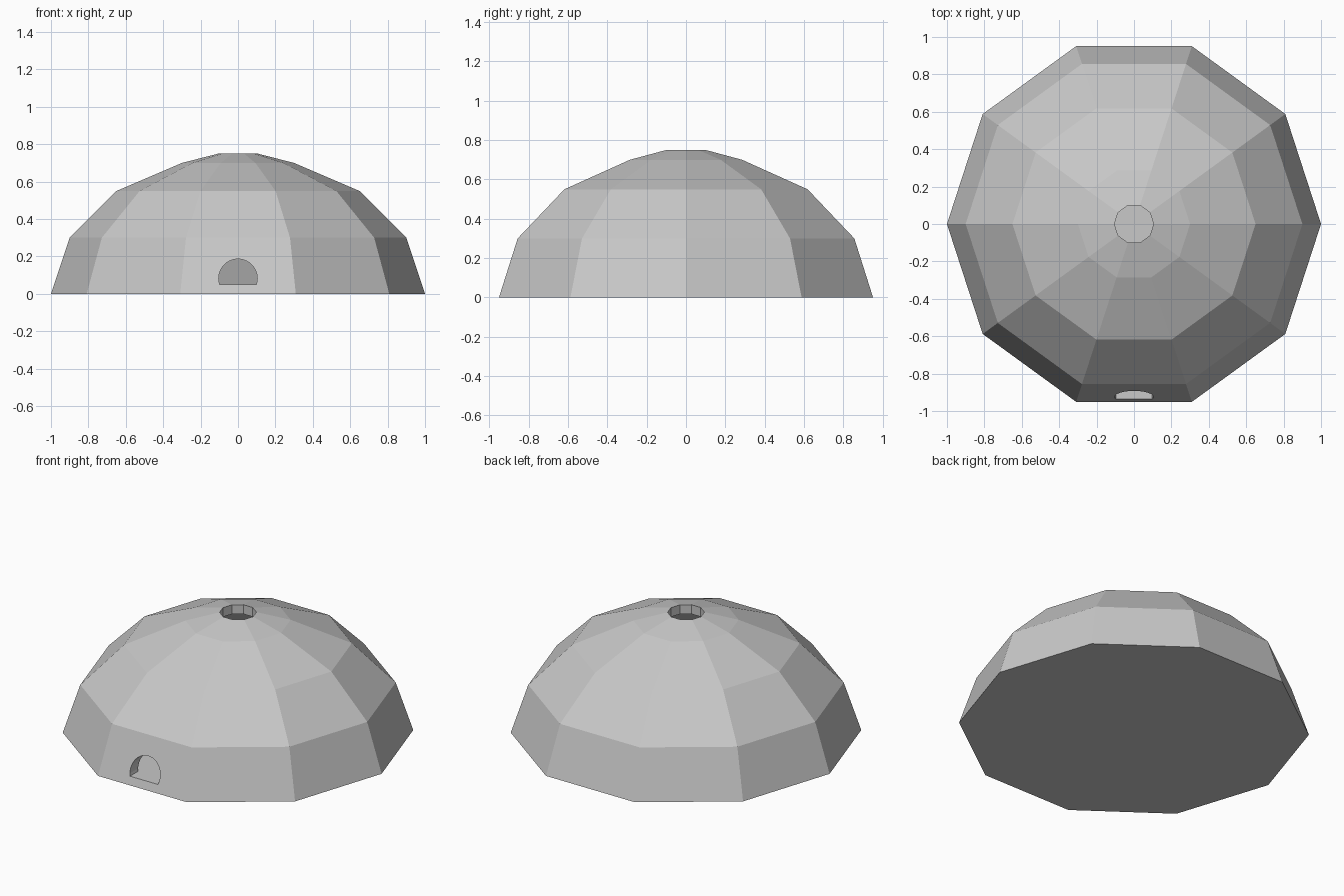
import bpy, bmesh, math

if "Cube" in bpy.data.objects:
    bpy.data.objects.remove(bpy.data.objects["Cube"])

SIDES = 10


def make_object(name, bm):
    bmesh.ops.recalc_face_normals(bm, faces=bm.faces)
    mesh = bpy.data.meshes.new(name)
    bm.to_mesh(mesh)
    bm.free()
    obj = bpy.data.objects.new(name, mesh)
    bpy.context.scene.collection.objects.link(obj)
    return obj


grey = bpy.data.materials.new("plain grey")
grey.diffuse_color = (0.58, 0.58, 0.58, 1)
grey.use_nodes = True
grey.node_tree.nodes["Principled BSDF"].inputs["Base Color"].default_value = grey.diffuse_color

# Hollow dome: outer wall, smoke hole, then inner wall down to the floor
profile = [(1, 0), (0.9, 0.3), (0.65, 0.55), (0.3, 0.7), (0.105, 0.75),
           (0.105, 0.692), (0.27, 0.645), (0.58, 0.51), (0.81, 0.28), (0.9, 0.048)]
bm = bmesh.new()
rings = []
for r, z in profile:
    rings.append([bm.verts.new((r * math.cos(math.tau * i / SIDES),
                                r * math.sin(math.tau * i / SIDES), z))
                  for i in range(SIDES)])
for a, b in zip(rings, rings[1:]):
    for i in range(SIDES):
        j = (i + 1) % SIDES
        bm.faces.new((a[i], a[j], b[j], b[i]))
bm.faces.new(rings[0][::-1])   # underside
bm.faces.new(rings[-1])        # inner floor
dome = make_object("dome_shell", bm)
dome.data.materials.append(grey)

# Arched doorway cutter: a circle cut off flat at the floor
bm = bmesh.new()
radius, centre, sill = 0.103, 0.083, 0.049
drop = math.asin((centre - sill) / radius)
points = []
for i in range(25):
    t = -drop + (math.pi + 2 * drop) * i / 24
    points.append((radius * math.cos(t), centre + radius * math.sin(t)))
front = [bm.verts.new((x, -1.1, z)) for x, z in points]
back = [bm.verts.new((x, -0.7, z)) for x, z in points]
bm.faces.new(front)
bm.faces.new(back[::-1])
for i in range(len(points)):
    j = (i + 1) % len(points)
    bm.faces.new((front[i], front[j], back[j], back[i]))
cutter = make_object("doorway_cutter", bm)
cutter.data.materials.append(grey)
cutter.hide_render = True
cutter.display_type = 'WIRE'

cut = dome.modifiers.new("doorway", 'BOOLEAN')
cut.operation = 'DIFFERENCE'
cut.solver = 'EXACT'
cut.object = cutter
